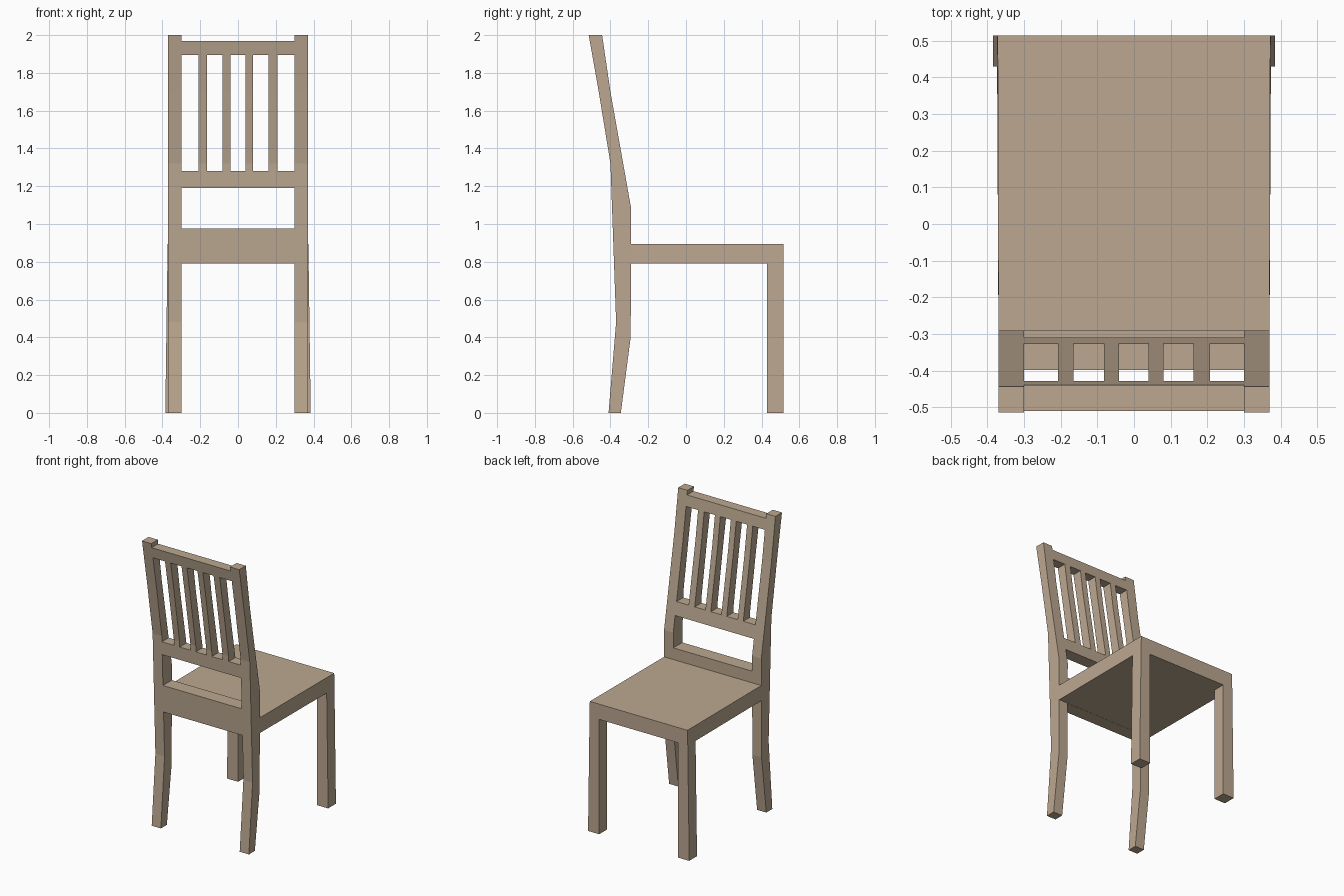
import bpy, bmesh

if "Cube" in bpy.data.objects:
    bpy.data.objects.remove(bpy.data.objects["Cube"])

wood = bpy.data.materials.new("light_wood")
wood.diffuse_color = (0.50, 0.39, 0.28, 1)
wood.use_nodes = True
wood.node_tree.nodes["Principled BSDF"].inputs["Base Color"].default_value = wood.diffuse_color


def make(name, bm, mat=wood):
    bmesh.ops.recalc_face_normals(bm, faces=bm.faces)
    me = bpy.data.meshes.new(name)
    bm.to_mesh(me)
    bm.free()
    ob = bpy.data.objects.new(name, me)
    bpy.context.collection.objects.link(ob)
    me.materials.append(mat)
    return ob


def loft(bm, a, b):
    """Solid between two matching point loops."""
    va, vb = [bm.verts.new(p) for p in a], [bm.verts.new(p) for p in b]
    bm.faces.new(va)
    bm.faces.new(vb)
    for i in range(len(va)):
        j = (i + 1) % len(va)
        bm.faces.new((va[i], va[j], vb[j], vb[i]))


def rect(x0, x1, y0, y1, z):
    return [(x0, y0, z), (x1, y0, z), (x1, y1, z), (x0, y1, z)]


# Back frame: bent side profile (y, z) extruded across the full width
profile = [(-0.41, 0), (-0.345, 0), (-0.293, 0.40), (-0.29, 1.08), (-0.40, 1.70),
           (-0.444, 2), (-0.515, 2), (-0.462, 1.70), (-0.40, 1.32), (-0.37, 0.48)]
bm = bmesh.new()
loft(bm, [(-0.37, y, z) for y, z in profile], [(0.37, y, z) for y, z in profile])
back = make("back_frame", bm)

# Openings: between legs, above seat, between slats, top notch
openings = [(-0.30, 0.30, -0.1, 0.79), (-0.30, 0.30, 0.975, 1.19), (-0.30, 0.30, 1.97, 2.1)]
slat_edges = [-0.30, -0.208, -0.165, -0.082, -0.041, 0.039, 0.08, 0.162, 0.208, 0.30]
openings += [(a, b, 1.28, 1.895) for a, b in zip(slat_edges[::2], slat_edges[1::2])]
bm = bmesh.new()
for x0, x1, z0, z1 in openings:
    loft(bm, rect(x0, x1, -0.8, 0, z0), rect(x0, x1, -0.8, 0, z1))
cutter = make("opening_cutter", bm)
cutter.hide_render = True
cutter.hide_set(True)
mod = back.modifiers.new("openings", 'BOOLEAN')
mod.operation = 'DIFFERENCE'
mod.solver = 'EXACT'
mod.object = cutter
bpy.context.view_layer.objects.active = back
bpy.ops.object.modifier_apply(modifier=mod.name)
bpy.data.objects.remove(cutter)

# Seat: thick slab, very slightly wider at the far edge
bm = bmesh.new()
loft(bm, [(-0.37, -0.29, 0.79), (0.37, -0.29, 0.79), (0.374, 0.515, 0.79), (-0.374, 0.515, 0.79)],
     [(-0.37, -0.29, 0.895), (0.37, -0.29, 0.895), (0.372, 0.515, 0.895), (-0.372, 0.515, 0.895)])
make("seat", bm)

# Straight legs, splayed slightly outwards
for s, side in ((-1, "left"), (1, "right")):
    bm = bmesh.new()
    loft(bm, rect(s * 0.30, s * 0.385, 0.43, 0.515, 0), rect(s * 0.30, s * 0.374, 0.43, 0.515, 0.79))
    make("straight_leg_" + side, bm)
